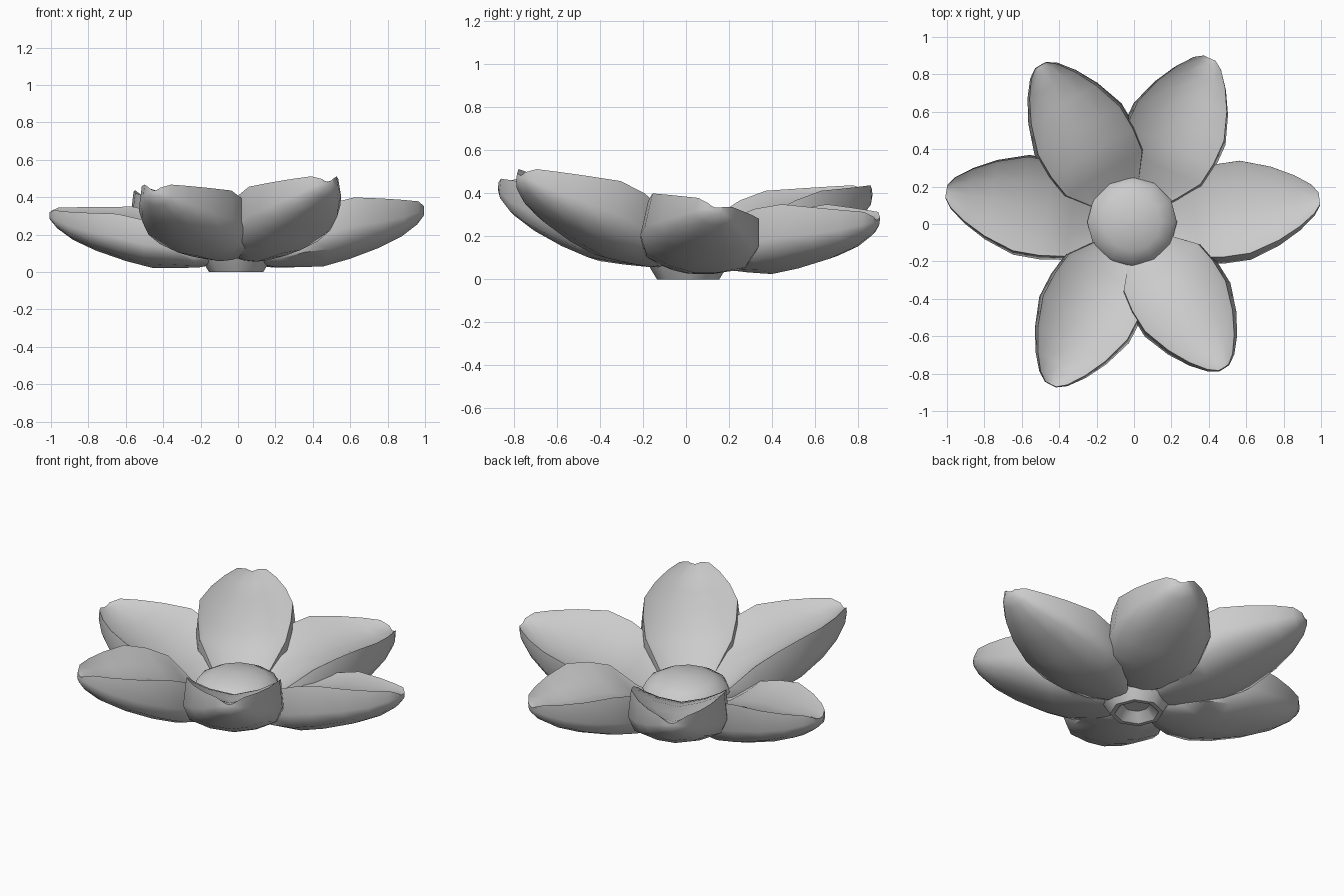
import bpy, bmesh
from math import radians, cos, sin, pi
from mathutils import Matrix, Vector

cube = bpy.data.objects.get("Cube")
if cube:
    bpy.data.objects.remove(cube, do_unlink=True)

grey = bpy.data.materials.new("light_grey")
grey.use_nodes = True
COLOUR = (0.6, 0.6, 0.6, 1)
grey.diffuse_color = COLOUR
grey.node_tree.nodes["Principled BSDF"].inputs["Base Color"].default_value = COLOUR


def finish(name, bm, angle):
    bmesh.ops.recalc_face_normals(bm, faces=bm.faces)
    mesh = bpy.data.meshes.new(name)
    bm.to_mesh(mesh)
    bm.free()
    obj = bpy.data.objects.new(name, mesh)
    bpy.context.collection.objects.link(obj)
    mesh.materials.append(grey)
    bpy.ops.object.select_all(action='DESELECT')
    obj.select_set(True)
    bpy.context.view_layer.objects.active = obj
    bpy.ops.object.shade_smooth_by_angle(angle=radians(angle))


def loft(bm, rings):
    rows = [[bm.verts.new(p) for p in ring] for ring in rings]
    n = len(rows[0])
    for a, b in zip(rows, rows[1:]):
        for i in range(n):
            j = (i + 1) % n
            bm.faces.new((a[i], a[j], b[j], b[i]))
    bm.faces.new(rows[0])
    bm.faces.new(rows[-1])


# Petal stations: distance, half width, keel height, rim height
STATIONS = [(.12, .08, .04, .1), (.21, .16, .025, .15), (.33, .25, .025, .28),
            (.46, .27, .03, .335), (.6, .27, .07, .37), (.76, .215, .13, .37),
            (.88, .15, .19, .37), (.965, .085, .255, .37), (1.0, .035, .3, .35)]
# Half section from outer keel, round the rim, to the dished top: width share, height share
SECTION = [(0, 0), (.45, .06), (.87, .21), (1, .48), (.94, 1), (.85, .94), (.5, .8), (0, .7)]


def petal(name, heading, length, tilt, lift=0, roll=0, lean=0):
    # Lean lowers the rim on the petal's own left side
    outline = SECTION + [(-u, v) for u, v in SECTION[-2:0:-1]]
    rings = [[Vector((r * length, u * w, k + lift + v * (top - k) * (1 - lean * max(0, u))))
              for u, v in outline] for r, w, k, top in STATIONS]
    bm = bmesh.new()
    loft(bm, rings)
    pivot = Matrix.Translation((0, 0, .15))
    turn = (Matrix.Rotation(radians(heading), 4, 'Z') @ Matrix.Rotation(radians(-tilt), 4, 'Y')
            @ pivot @ Matrix.Rotation(radians(roll), 4, 'X') @ pivot.inverted())
    bm.transform(turn)
    finish(name, bm, 45)


petal("left_petal", 6.5, 1.0, 0, roll=-7, lean=.2)
petal("back_left_petal", 65.5, .94, -6, lift=.04)
petal("back_right_petal", 120.5, 1.01, 4)
petal("right_petal", 170.5, 1.01, -1.5, lift=.005, roll=2, lean=.2)
petal("front_right_petal", 242.5, 1.0, 5, lift=.015)
petal("front_left_petal", 302, .97, 9)


# Revolved centre parts from radius and height profiles
def revolve(name, profile, sides):
    bm = bmesh.new()
    loft(bm, [[(r * cos(2 * pi * i / sides) - .01, r * sin(2 * pi * i / sides) + .01, z)
               for i in range(sides)] for r, z in profile])
    finish(name, bm, 40)


dome = [(.24 * cos(radians(a)), .16 + .1 * sin(radians(a))) for a in (-60, -30, 0, 25, 50, 72, 87)]
revolve("flower_centre", dome, 12)
revolve("receptacle", [(.07, .05), (.12, 0), (.145, 0), (.175, .05), (.21, .12)], 8)
